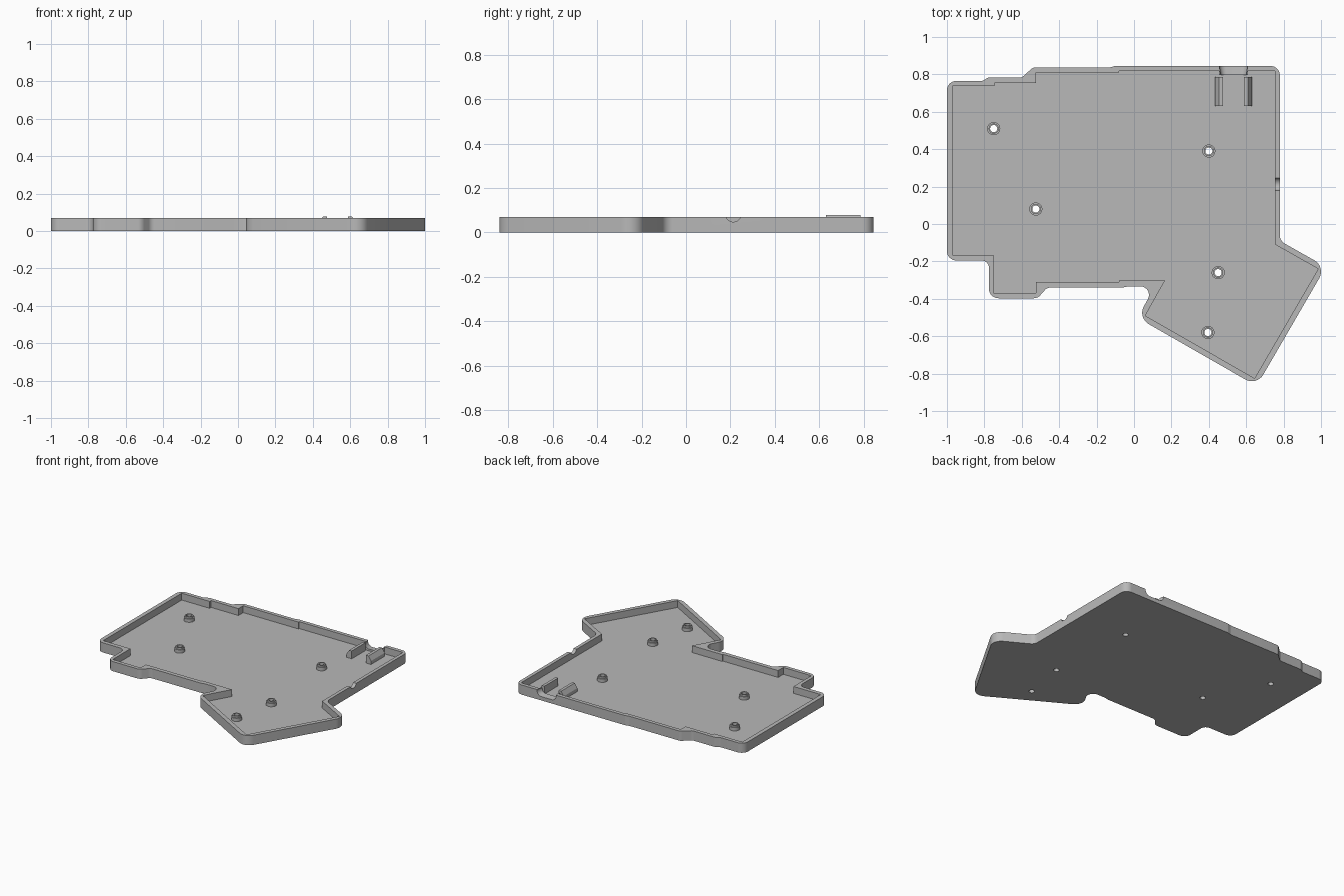
import bpy, bmesh, math
from mathutils import Vector

if "Cube" in bpy.data.objects:
    bpy.data.objects.remove(bpy.data.objects["Cube"])

HEIGHT, FLOOR = 0.07, 0.02

grey = bpy.data.materials.new("matte grey")
grey.use_nodes = True
grey.diffuse_color = (0.48, 0.48, 0.48, 1)
grey.node_tree.nodes["Principled BSDF"].inputs["Base Color"].default_value = (0.48, 0.48, 0.48, 1)


def rounded(corners, steps=8):
    """Replace each (x, y, radius) corner by a fillet arc."""
    out = []
    for i, (x, y, r) in enumerate(corners):
        p = Vector((x, y))
        if r == 0:
            out.append(p)
            continue
        a = (Vector(corners[i - 1][:2]) - p).normalized()
        b = (Vector(corners[(i + 1) % len(corners)][:2]) - p).normalized()
        half = a.angle(b) / 2
        centre = p + (a + b).normalized() * (r / math.sin(half))
        start = p + a * (r / math.tan(half)) - centre
        end = p + b * (r / math.tan(half)) - centre
        sweep = start.angle_signed(end)
        for k in range(steps + 1):
            t = -sweep * k / steps
            c, s = math.cos(t), math.sin(t)
            out.append(centre + Vector((start.x * c - start.y * s, start.x * s + start.y * c)))
    return out


def finish(name, bm):
    bmesh.ops.recalc_face_normals(bm, faces=bm.faces)
    mesh = bpy.data.meshes.new(name)
    bm.to_mesh(mesh)
    bm.free()
    mesh.materials.append(grey)
    ob = bpy.data.objects.new(name, mesh)
    bpy.context.collection.objects.link(ob)
    return ob


def prism(name, points, z0, z1, flare=1.0):
    """Extrude a flat outline from z0 to z1; flare scales the z0 end."""
    bm = bmesh.new()
    low = [bm.verts.new((p[0] * flare, p[1] * flare, z0)) for p in points]
    high = [bm.verts.new((p[0], p[1], z1)) for p in points]
    bm.faces.new(low)
    bm.faces.new(high)
    for i in range(len(points)):
        bm.faces.new((low[i - 1], low[i], high[i], high[i - 1]))
    return finish(name, bm)


def boolean(target, tool, operation="DIFFERENCE"):
    tool.hide_render = True
    mod = target.modifiers.new("cut", "BOOLEAN")
    mod.operation, mod.object, mod.solver = operation, tool, "EXACT"
    bpy.context.view_layer.objects.active = target
    bpy.ops.object.modifier_apply(modifier=mod.name)
    bpy.data.objects.remove(tool)


def smooth(ob):
    bpy.ops.object.select_all(action="DESELECT")
    ob.select_set(True)
    bpy.context.view_layer.objects.active = ob
    bpy.ops.object.shade_smooth_by_angle(angle=math.radians(30))


def circle(x, y, r, n=32):
    return [(x + r * math.cos(math.tau * k / n), y + r * math.sin(math.tau * k / n)) for k in range(n)]


# Tray outline, clockwise from the back right corner, as x, y, fillet radius
outer = [(-1, .765, .05), (-.81, .765, .02), (-.78, .783, .02), (-.60, .783, .03),
         (-.54, .837, .03), (-.13, .837, .02), (-.10, .845, .02), (.78, .845, .05),
         (.78, -.09, .05), (1.026, -.229, .07), (.656, -.866, .07), (.019, -.501, .07),
         (.112, -.333, .046), (-.03, -.333, 0), (-.06, -.34, 0), (-.465, -.34, .04),
         (-.515, -.397, .045), (-.775, -.397, .05), (-.775, -.195, .04), (-1, -.195, .05)]
inner = [(-.97, .738), (-.745, .738), (-.745, .755), (-.525, .755), (-.525, .81), (-.08, .81),
         (-.08, .818), (.755, .818), (.755, -.11), (.985, -.24), (.645, -.825), (.06, -.49),
         (.165, -.303), (-.08, -.303), (-.08, -.31), (-.525, -.31), (-.525, -.37),
         (-.75, -.37), (-.75, -.165), (-.97, -.165)]
tray = prism("tray", rounded(outer), 0, HEIGHT)
boolean(tray, prism("cavity", inner, FLOOR, 0.2))

# Port in the back wall: inner saddle, then a flared rounded opening
port_x = 0.532
saddle = [(port_x - .077, .797), (port_x + .077, .797), (port_x + .077, .83), (port_x - .077, .83)]
boolean(tray, prism("port_saddle", saddle, FLOOR / 2, HEIGHT - .003), "UNION")
pill = rounded([(-.065, -.04, .03), (-.065, .04, .03), (.065, .04, .03), (.065, -.04, .03)])
port = prism("port_cutter", pill, -.86, -.78, 1.22)
port.rotation_euler.x = math.pi / 2
port.location = (port_x, 0, .075)
boolean(tray, port)

# Half-round button notch in the wall on the +x side
notch = prism("notch_cutter", circle(0, 0, .035), .7, .85)
notch.rotation_euler = (math.pi / 2, 0, math.pi / 2)
notch.location = (0, .213, .082)
boolean(tray, notch)

# Screw posts with a raised collar, and holes through the floor
posts = [(-.75, .51), (.40, .39), (-.525, .08), (.45, -.26), (.395, -.58)]
HOLE = .019
for i, (x, y) in enumerate(posts):
    boolean(tray, prism("hole_cutter", circle(x, y, HOLE), -.1, .1))
    bm = bmesh.new()
    profile = [(HOLE, FLOOR - .002), (.035, FLOOR - .002), (.035, .044), (.027, .044),
               (.027, .056), (HOLE, .056)]
    rings = [[bm.verts.new((px, py, z)) for px, py in circle(x, y, r)] for r, z in profile]
    for j in range(len(rings)):
        a, b = rings[j - 1], rings[j]
        for k in range(len(a)):
            bm.faces.new((a[k - 1], a[k], b[k], b[k - 1]))
    smooth(finish(f"screw_post_{i + 1}", bm))
smooth(tray)

# Pair of board guides, each with a sloped outer side
for side, name in ((-1, "right_board_guide"), (1, "left_board_guide")):
    section = [(side * .057, FLOOR - .002), (side * .098, FLOOR - .002), (side * .098, .045),
               (side * .078, .077), (side * .057, .077)]
    guide = prism(name, section, -.787, -.63)
    guide.rotation_euler.x = math.pi / 2
    guide.location.x = port_x
